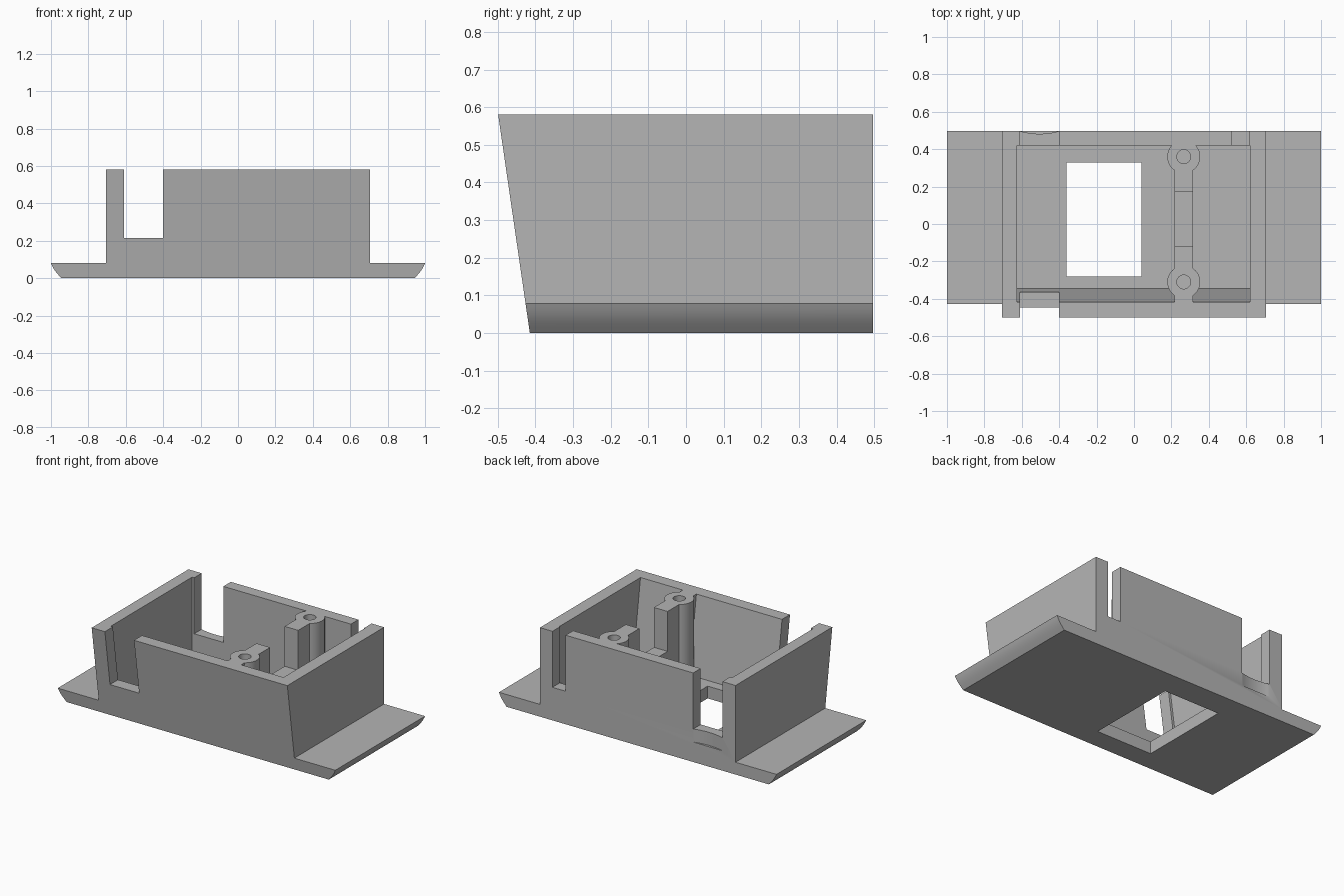
import bpy
import bmesh
import math

if "Cube" in bpy.data.objects:
    bpy.data.objects.remove(bpy.data.objects["Cube"], do_unlink=True)

TOP, FLOOR, BACK = 0.58, 0.08, 0.497

grey = bpy.data.materials.new("light grey plastic")
grey.use_nodes = True
grey.diffuse_color = (0.46, 0.46, 0.46, 1)
grey.node_tree.nodes["Principled BSDF"].inputs["Base Color"].default_value = grey.diffuse_color


def front(z):
    """Depth of the leaning front plane at height z."""
    return -0.415 - 0.145 * z


def make_object(name, bm):
    bmesh.ops.recalc_face_normals(bm, faces=bm.faces)
    mesh = bpy.data.meshes.new(name)
    bm.to_mesh(mesh)
    bm.free()
    mesh.materials.append(grey)
    obj = bpy.data.objects.new(name, mesh)
    bpy.context.collection.objects.link(obj)
    return obj


def prism(name, outline, inset, back):
    """Extrude an x-z outline from the leaning front plane to the back."""
    bm = bmesh.new()
    near = [bm.verts.new((x, front(z) + inset, z)) for x, z in outline]
    far = [bm.verts.new((x, back, z)) for x, z in outline]
    bm.faces.new(near)
    bm.faces.new(far)
    for i in range(len(near)):
        j = (i + 1) % len(near)
        bm.faces.new((near[i], near[j], far[j], far[i]))
    return make_object(name, bm)


def rect(x0, x1, z0, z1):
    return [(x0, z0), (x1, z0), (x1, z1), (x0, z1)]


def box(name, x, y, z):
    bm = bmesh.new()
    bmesh.ops.create_cube(bm, size=1)
    for v in bm.verts:
        v.co = [r[0] if c < 0 else r[1] for c, r in zip(v.co, (x, y, z))]
    return make_object(name, bm)


def cylinder(name, center, radius, length, along_x=False, segments=48):
    bm = bmesh.new()
    bmesh.ops.create_cone(bm, cap_ends=True, segments=segments,
                          radius1=radius, radius2=radius, depth=length)
    for v in bm.verts:
        x, y, z = v.co
        v.co = (z, y, x) if along_x else (x, y, z)
        v.co += type(v.co)(center)
    return make_object(name, bm)


def combine(target, other, operation):
    mod = target.modifiers.new("combine", "BOOLEAN")
    mod.operation = operation
    mod.solver = "EXACT"
    mod.object = other
    bpy.context.view_layer.objects.active = target
    bpy.ops.object.modifier_apply(modifier=mod.name)
    bpy.data.objects.remove(other, do_unlink=True)


# Base plate with rounded undercut ends and the box rising from it
edge = []
for i in range(7):
    t = i / 6
    bulge = 0.006 * math.sin(math.pi * t)
    edge.append((0.945 + 0.055 * t + 0.8 * bulge, FLOOR * t - 0.6 * bulge * t))
right_half = edge + [(0.705, FLOOR), (0.705, TOP)]
outline = right_half + [(-x, z) for x, z in reversed(right_half)]
housing = prism("housing", outline, 0, BACK)

# Open cavity, floor window and wall slots
combine(housing, prism("cavity", rect(-0.625, 0.62, FLOOR, 0.8), 0.082, 0.42), "DIFFERENCE")
combine(housing, box("floor_window", (-0.36, 0.04), (-0.28, 0.33), (-0.1, 0.2)), "DIFFERENCE")
combine(housing, box("wide_slots", (-0.61, -0.4), (-0.7, 0.7), (0.215, 0.8)), "DIFFERENCE")
combine(housing, box("narrow_slot", (0.52, 0.615), (0.3, 0.7), (0.215, 0.8)), "DIFFERENCE")

# Shallow curved recess under the rear wide slot
combine(housing, cylinder("curved_recess", (-0.505, 0.857, 0.23), 0.375, 0.2,
                          segments=128), "DIFFERENCE")

# Cross rib with a round-bottomed cradle
rib = prism("cross_rib", rect(0.217, 0.315, 0.04, TOP), 0.04, 0.46)
combine(rib, box("cradle_gap", (0.1, 0.4), (-0.12, 0.17), (0.32, 0.8)), "DIFFERENCE")
combine(rib, cylinder("cradle_round", (0.266, 0.025, 0.32), 0.145, 0.4, along_x=True),
        "DIFFERENCE")
combine(housing, rib, "UNION")

# Two screw posts with pilot holes
for y in (0.36, -0.31):
    combine(housing, cylinder("screw_post", (0.266, y, (0.04 + TOP) / 2), 0.088, TOP - 0.04),
            "UNION")
    combine(housing, cylinder("pilot_hole", (0.266, y, TOP), 0.037, 0.7, segments=32),
            "DIFFERENCE")

bpy.ops.object.select_all(action="DESELECT")
housing.select_set(True)
bpy.context.view_layer.objects.active = housing
bpy.ops.object.shade_smooth_by_angle(angle=math.radians(25))
